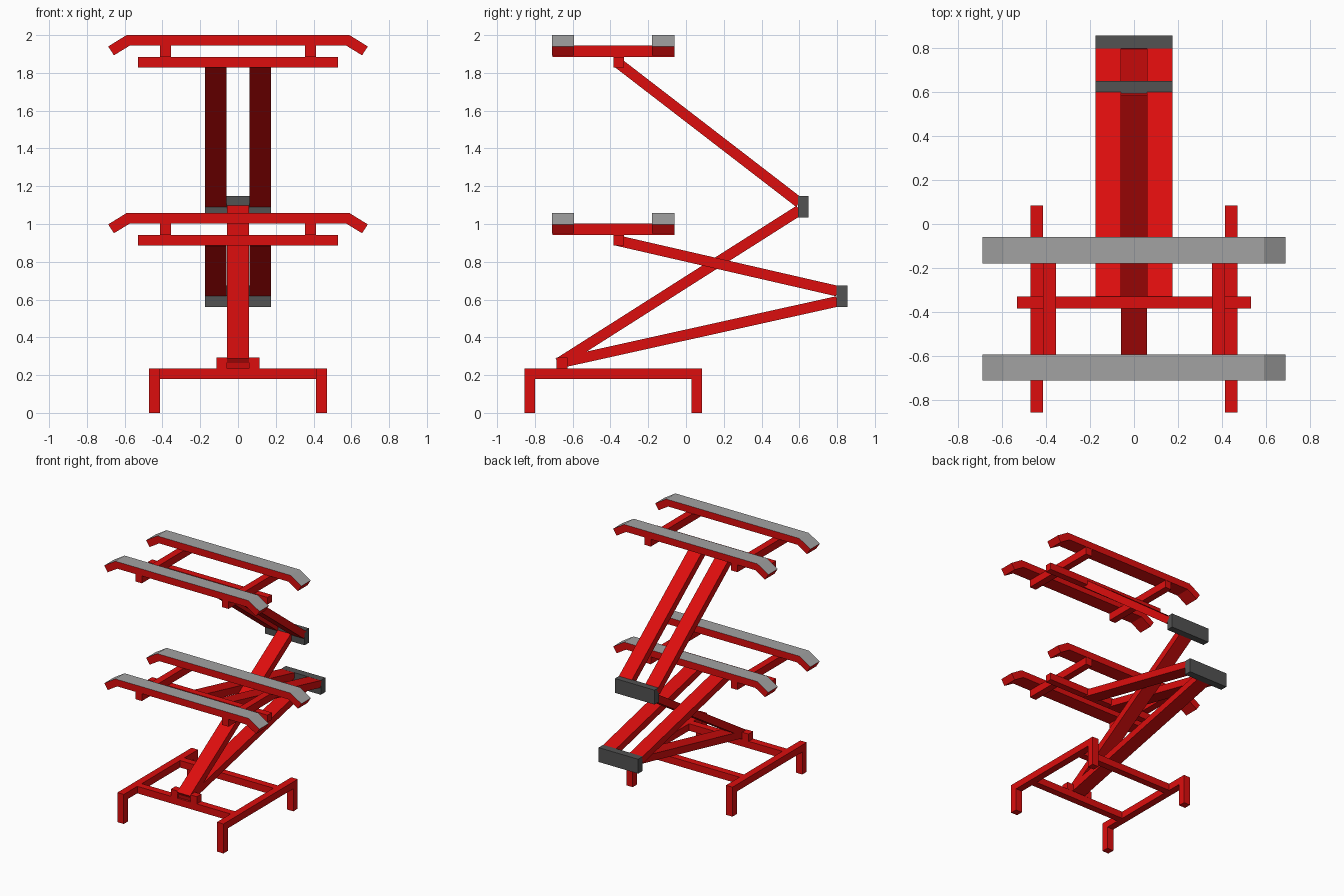
import bpy, bmesh, math
from mathutils import Matrix, Vector

if "Cube" in bpy.data.objects:
    bpy.data.objects.remove(bpy.data.objects["Cube"])


def material(name, col):
    m = bpy.data.materials.new(name)
    m.diffuse_color = (*col, 1)
    m.use_nodes = True
    m.node_tree.nodes["Principled BSDF"].inputs["Base Color"].default_value = m.diffuse_color
    return m


RED = material("red_paint", (0.72, 0.004, 0.004))
GREY = material("grey_tread", (0.36, 0.36, 0.36))
DARK = material("dark_hinge", (0.085, 0.085, 0.085))


def finish(name, bm, *mats):
    bmesh.ops.recalc_face_normals(bm, faces=bm.faces)
    me = bpy.data.meshes.new(name)
    bm.to_mesh(me)
    bm.free()
    for m in mats:
        me.materials.append(m)
    ob = bpy.data.objects.new(name, me)
    bpy.context.collection.objects.link(ob)
    return ob


def box(name, x, y, z, mat=RED):
    """Box from (min, max) ranges."""
    bm = bmesh.new()
    size = [r[1] - r[0] for r in (x, y, z)]
    mid = [(r[0] + r[1]) / 2 for r in (x, y, z)]
    bmesh.ops.create_cube(bm, size=1, matrix=Matrix.Translation(mid) @ Matrix.Diagonal((*size, 1)))
    return finish(name, bm, mat)


def arm(name, x, start, end, thick=0.056):
    """Square-ended beam between two (y, z) points."""
    a, b = Vector((0, *start)), Vector((0, *end))
    d = b - a
    mid = (a + b) / 2 + Vector(((x[0] + x[1]) / 2, 0, 0))
    bm = bmesh.new()
    bmesh.ops.create_cube(bm, size=1, matrix=Matrix.Translation(mid)
                          @ Matrix.Rotation(math.atan2(d.z, d.y), 4, 'X')
                          @ Matrix.Diagonal((x[1] - x[0], d.length, thick, 1)))
    return finish(name, bm, RED)


def runway(name, y, top):
    """Bent plate with drooping ends; upward faces carry the grey tread."""
    half = [(0.59, 0), (0.687, -0.06), (0.657, -0.107), (0.572, -0.055)]
    outline = half + [(-px, pz) for px, pz in reversed(half)]
    bm = bmesh.new()
    face = bm.faces.new([bm.verts.new((px, y[0], top + pz)) for px, pz in outline])
    new = bmesh.ops.extrude_face_region(bm, geom=[face])["geom"]
    bmesh.ops.translate(bm, vec=(0, y[1] - y[0], 0),
                        verts=[v for v in new if isinstance(v, bmesh.types.BMVert)])
    bmesh.ops.recalc_face_normals(bm, faces=bm.faces)
    for f in bm.faces:
        f.material_index = 1 if f.normal.z > 0.7 else 0
    return finish(name, bm, RED, GREY)


SIDES = (("left", -1), ("right", 1))


def span(s, a, b):
    return tuple(sorted((s * a, s * b)))


# Base frame: side rails, legs, cross rails
for side, s in SIDES:
    x = span(s, 0.413, 0.47)
    box(f"base_rail_{side}", x, (-0.855, 0.084), (0.18, 0.236))
    box(f"front_leg_{side}", x, (-0.855, -0.799), (0, 0.18))
    box(f"back_leg_{side}", x, (0.028, 0.084), (0, 0.18))
    box(f"pivot_lug_{side}", span(s, 0.058, 0.115), (-0.685, -0.627), (0.236, 0.294))
for end, y in (("front", -0.656), ("back", -0.115)):
    box(f"base_cross_rail_{end}", (-0.413, 0.413), (y - 0.028, y + 0.028), (0.18, 0.236))

# Two lifts: platform top, hinge (y, z) ranges, lower and upper arm joints
LIFTS = (("low", 1.058, (0.797, 0.855), (0.56, 0.675), (0.80, 0.59), (0.80, 0.645)),
         ("high", 2.0, (0.593, 0.648), (1.034, 1.149), (0.60, 1.073), (0.60, 1.113)))
for level, top, hy, hz, low_joint, up_joint in LIFTS:
    arm(f"{level}_lower_arm", (-0.058, 0.058), (-0.675, 0.263), low_joint)
    box(f"{level}_hinge_block", (-0.175, 0.175), hy, hz, DARK)
    box(f"{level}_cross_beam", (-0.53, 0.53), (-0.384, -0.329), (top - 0.172, top - 0.115))
    for side, s in SIDES:
        arm(f"{level}_upper_arm_{side}", span(s, 0.06, 0.175), (-0.362, top - 0.146), up_joint)
        box(f"{level}_platform_rail_{side}", span(s, 0.355, 0.412),
            (-0.708, -0.062), (top - 0.115, top - 0.055))
    runway(f"{level}_front_runway", (-0.71, -0.592), top)
    runway(f"{level}_back_runway", (-0.18, -0.06), top)
